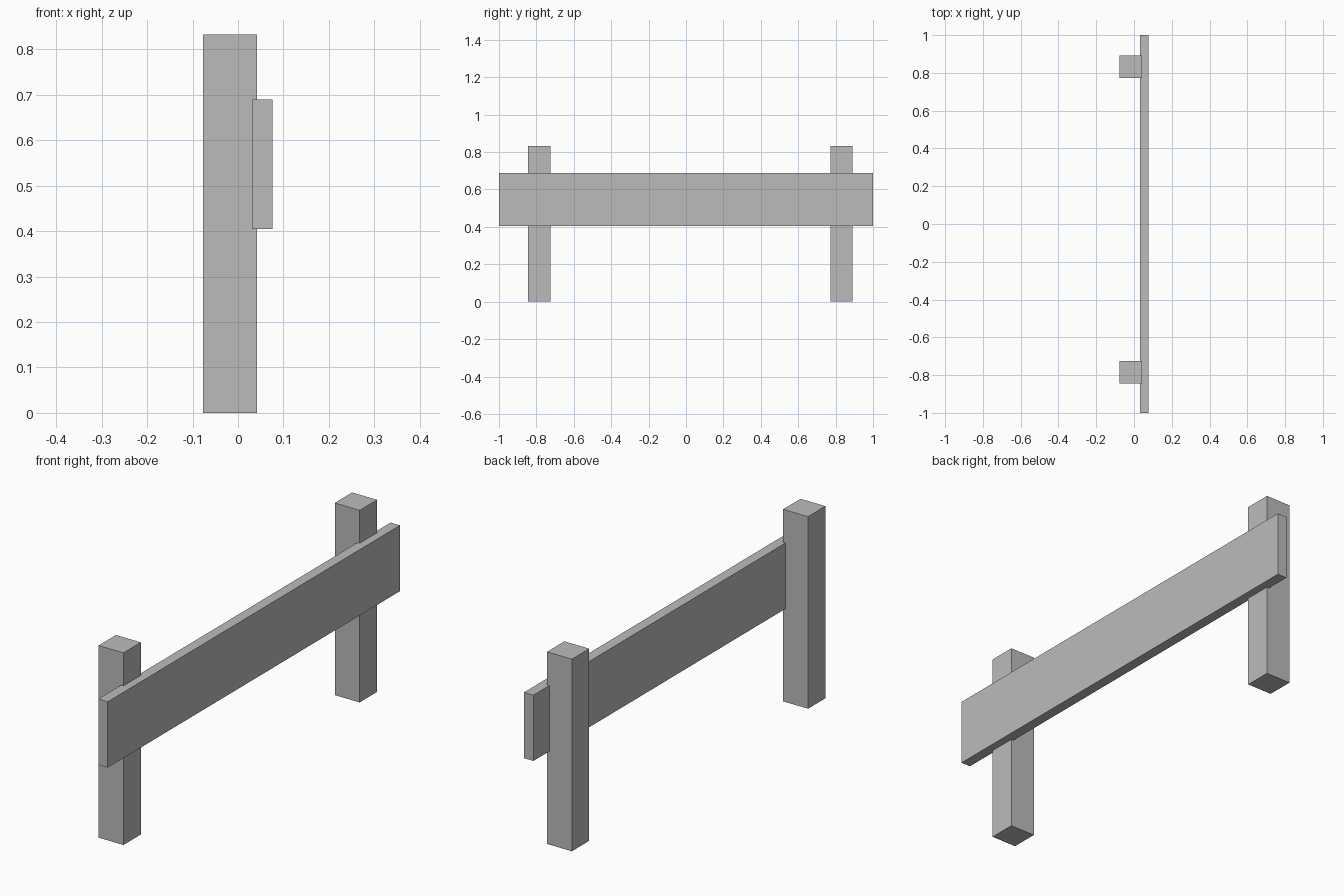
import bpy
from mathutils import Vector

cube = bpy.data.objects.get("Cube")
if cube:
    bpy.data.objects.remove(cube, do_unlink=True)

# Single flat grey for the whole fence
grey = bpy.data.materials.new("plain_grey")
grey.use_nodes = True
colour = (0.5, 0.5, 0.5, 1)
grey.diffuse_color = colour
grey.node_tree.nodes["Principled BSDF"].inputs["Base Color"].default_value = colour


def box(name, low, high):
    """Axis-aligned block between two opposite corners."""
    low, high = Vector(low), Vector(high)
    bpy.ops.mesh.primitive_cube_add(size=1, location=(low + high) / 2)
    obj = bpy.context.object
    obj.name = name
    size = high - low
    for v in obj.data.vertices:
        v.co *= size
    obj.data.materials.append(grey)
    return obj


# Square posts, set slightly into the back of the rail
POST_WIDTH = 0.119
for name, y in (("front_post", -0.844), ("back_post", 0.772)):
    box(name, (-0.077, y, 0), (0.042, y + POST_WIDTH, 0.832))

# Broad plank running the full length
box("rail", (0.031, -1, 0.404), (0.076, 1, 0.689))
